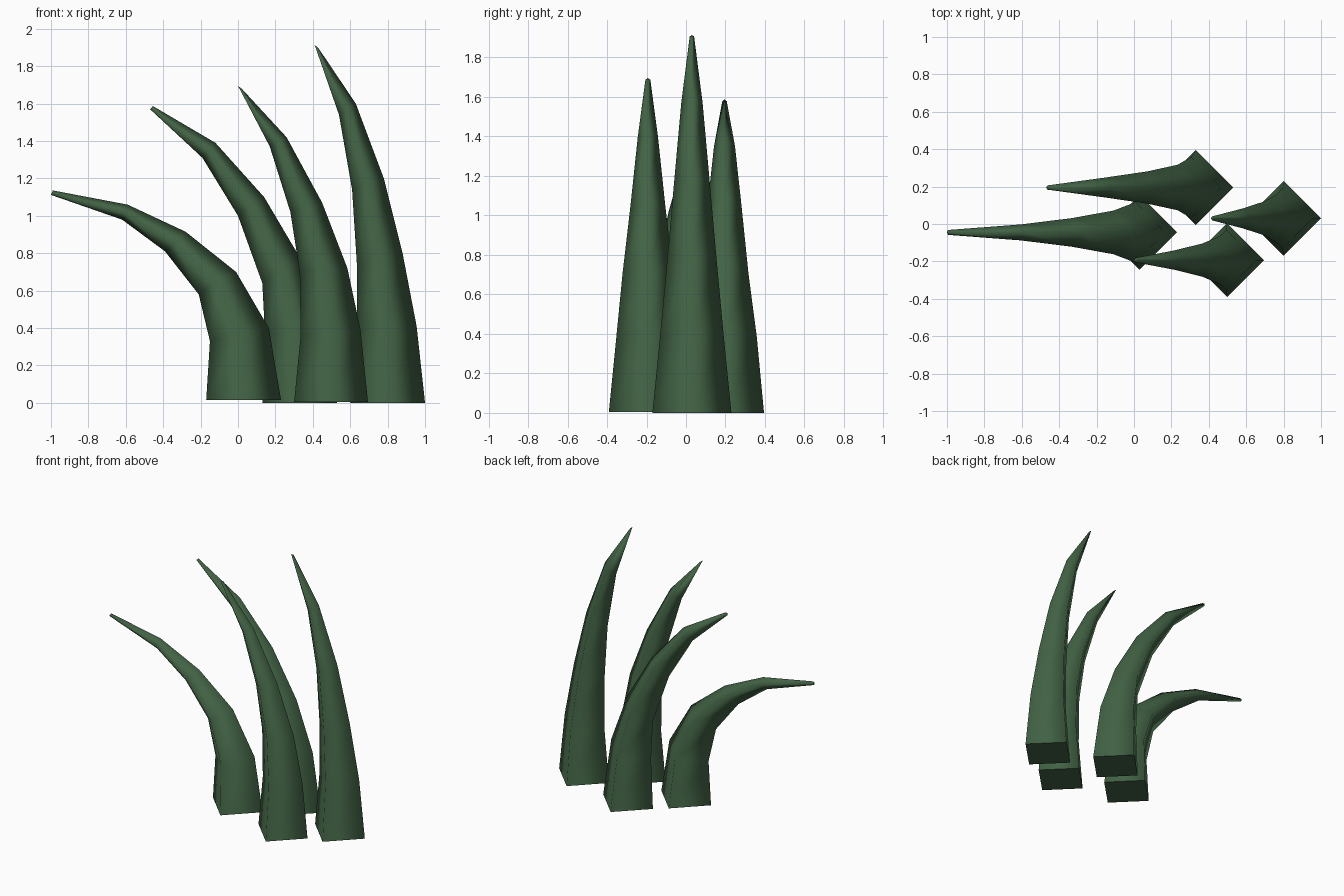
import bpy, bmesh

if "Cube" in bpy.data.objects:
    bpy.data.objects.remove(bpy.data.objects["Cube"])

green = bpy.data.materials.new("dark_green")
green.diffuse_color = (0.055, 0.125, 0.06, 1)
green.use_nodes = True
green.node_tree.nodes["Principled BSDF"].inputs["Base Color"].default_value = green.diffuse_color


def blade(name, y, left, right):
    """Four-sided tapering blade; each ring is a diamond between a left and a right profile point."""
    bm = bmesh.new()
    rings = []
    for (x0, z0), (x1, z1) in zip(left, right):
        cx, cz = (x0 + x1) / 2, (z0 + z1) / 2
        r = ((x1 - x0) ** 2 + (z1 - z0) ** 2) ** 0.5 / 2
        corners = [(x1, y, z1), (cx, y + r, cz), (x0, y, z0), (cx, y - r, cz)]
        rings.append([bm.verts.new(c) for c in corners])
    for a, b in zip(rings, rings[1:]):
        for i in range(4):
            j = (i + 1) % 4
            bm.faces.new((a[i], a[j], b[j], b[i])).smooth = True
    # flat base, tiny closed tip
    base = bm.faces.new(rings[0][::-1])
    bm.faces.new(rings[-1]).smooth = True
    for e in base.edges:
        e.smooth = False
    bm.normal_update()
    me = bpy.data.meshes.new(name)
    bm.to_mesh(me)
    bm.free()
    me.materials.append(green)
    bpy.context.collection.objects.link(bpy.data.objects.new(name, me))


# Shortest, most bent blade
blade("blade_low", -0.045,
      [(-.17, .015), (-.15, .33), (-.21, .58), (-.39, .81), (-.62, .98), (-1.0, 1.112)],
      [(.23, .015), (.165, .40), (-.01, .70), (-.28, .915), (-.59, 1.06), (-.99, 1.136)])
# Rear blade
blade("blade_rear", 0.195,
      [(.13, 0), (.145, .355), (.13, .64), (0, 1.0), (-.19, 1.31), (-.47, 1.57)],
      [(.53, 0), (.465, .42), (.335, .77), (.14, 1.10), (-.12, 1.39), (-.455, 1.587)])
# Front blade
blade("blade_front", -0.193,
      [(.30, .005), (.335, .36), (.33, .70), (.28, 1.02), (.17, 1.37), (0, 1.695)],
      [(.695, .005), (.655, .39), (.585, .72), (.45, 1.07), (.26, 1.42), (.02, 1.68)])
# Tallest, straightest blade
blade("blade_tall", 0.03,
      [(.60, 0), (.635, .38), (.635, .75), (.61, 1.14), (.54, 1.54), (.41, 1.913)],
      [(1.0, 0), (.955, .41), (.88, .80), (.78, 1.20), (.63, 1.60), (.428, 1.90)])
